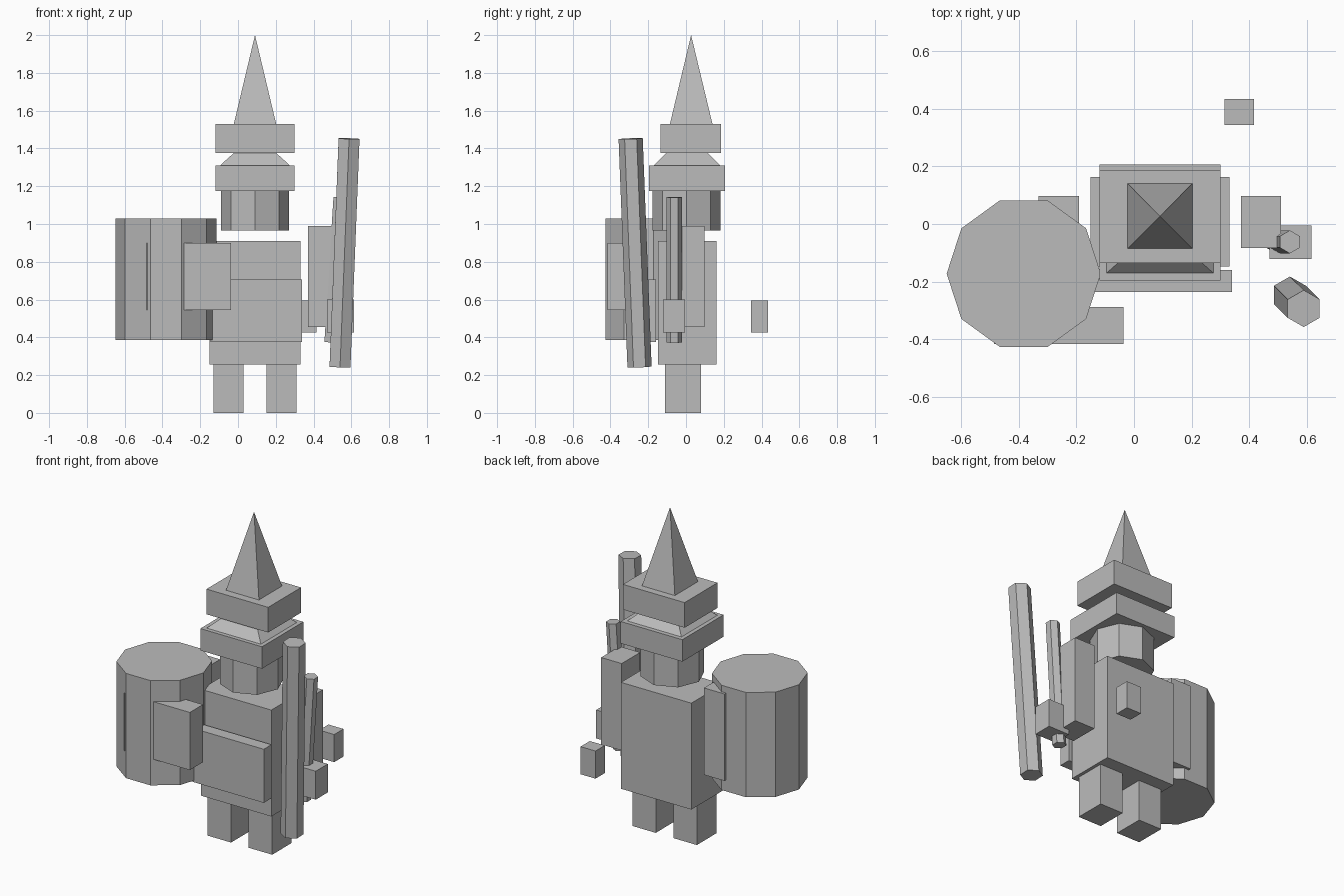
import bpy, math
from mathutils import Vector

if "Cube" in bpy.data.objects:
    bpy.data.objects.remove(bpy.data.objects["Cube"])

grey = bpy.data.materials.new("plain_grey")
grey.diffuse_color = (0.5, 0.5, 0.5, 1)
grey.use_nodes = True
grey.node_tree.nodes["Principled BSDF"].inputs["Base Color"].default_value = grey.diffuse_color
CX = 0.09  # mirror plane of the figure


def make(name, verts, faces):
    mesh = bpy.data.meshes.new(name)
    mesh.from_pydata(verts, [], faces)
    mesh.materials.append(grey)
    obj = bpy.data.objects.new(name, mesh)
    bpy.context.collection.objects.link(obj)
    return obj


def prism(name, ring0, ring1):
    """Closed solid between two rings; a one-point top makes a pyramid."""
    n = len(ring0)
    if len(ring1) == 1:
        sides = [(i, (i + 1) % n, n) for i in range(n)]
        caps = [tuple(reversed(range(n)))]
    else:
        sides = [(i, (i + 1) % n, n + (i + 1) % n, n + i) for i in range(n)]
        caps = [tuple(reversed(range(n))), tuple(range(n, 2 * n))]
    return make(name, ring0 + ring1, sides + caps)


def rect(x0, x1, y0, y1, z):
    return [(x0, y0, z), (x1, y0, z), (x1, y1, z), (x0, y1, z)]


def box(name, x0, x1, y0, y1, z0, z1):
    return prism(name, rect(x0, x1, y0, y1, z0), rect(x0, x1, y0, y1, z1))


def rod(name, start, end, radius, sides, turn=0.0):
    a, b = Vector(start), Vector(end)
    q = Vector((0, 0, 1)).rotation_difference(b - a)
    ring = [q @ Vector((radius * math.cos(turn + 2 * math.pi * i / sides),
                        radius * math.sin(turn + 2 * math.pi * i / sides), 0))
            for i in range(sides)]
    return prism(name, [a + v for v in ring], [b + v for v in ring])


# Legs and upper arms, mirrored about the body centre
for side, label in ((-1, "left"), (1, "right")):
    def pair(name, inner, outer, *rest):
        x0, x1 = sorted((CX + side * inner, CX + side * outer))
        box(label + "_" + name, x0, x1, *rest)
    pair("leg", 0.06, 0.22, -0.11, 0.08, 0.0, 0.255)
    pair("arm", 0.28, 0.42, -0.083, 0.097, 0.455, 0.99)

# Body
box("torso", -0.15, 0.33, -0.147, 0.162, 0.255, 0.91)
box("belly_plate", -0.145, 0.34, -0.235, -0.16, 0.375, 0.705)
rod("head", (CX, 0.003, 0.965), (CX, 0.003, 1.175), 0.18, 8)

# Hat: brim, sloped step, band and point
box("hat_brim", -0.12, 0.30, -0.195, 0.207, 1.175, 1.31)
prism("hat_step", rect(-0.095, 0.275, -0.17, 0.18, 1.31),
      rect(-0.022, 0.202, -0.105, 0.115, 1.376))
box("hat_band", -0.12, 0.30, -0.135, 0.185, 1.375, 1.53)
prism("hat_point", rect(-0.022, 0.202, -0.085, 0.14, 1.53), [(CX, 0.027, 2.0)])

# Drum with the forearm running through it
rod("drum", (-0.382, -0.172, 0.385), (-0.382, -0.172, 1.03), 0.267, 10)
box("left_forearm", -0.485, -0.037, -0.416, -0.288, 0.545, 0.90)

# Right hand, floating block, stick and staff
box("right_hand", 0.47, 0.615, -0.122, -0.005, 0.425, 0.60)
box("back_block", 0.313, 0.415, 0.343, 0.433, 0.425, 0.595)
rod("stick", (0.492, -0.062, 0.373), (0.54, -0.062, 1.142), 0.04, 6, math.pi / 2)
rod("staff", (0.54, -0.246, 0.243), (0.588, -0.293, 1.452), 0.064, 6, math.pi / 2)
